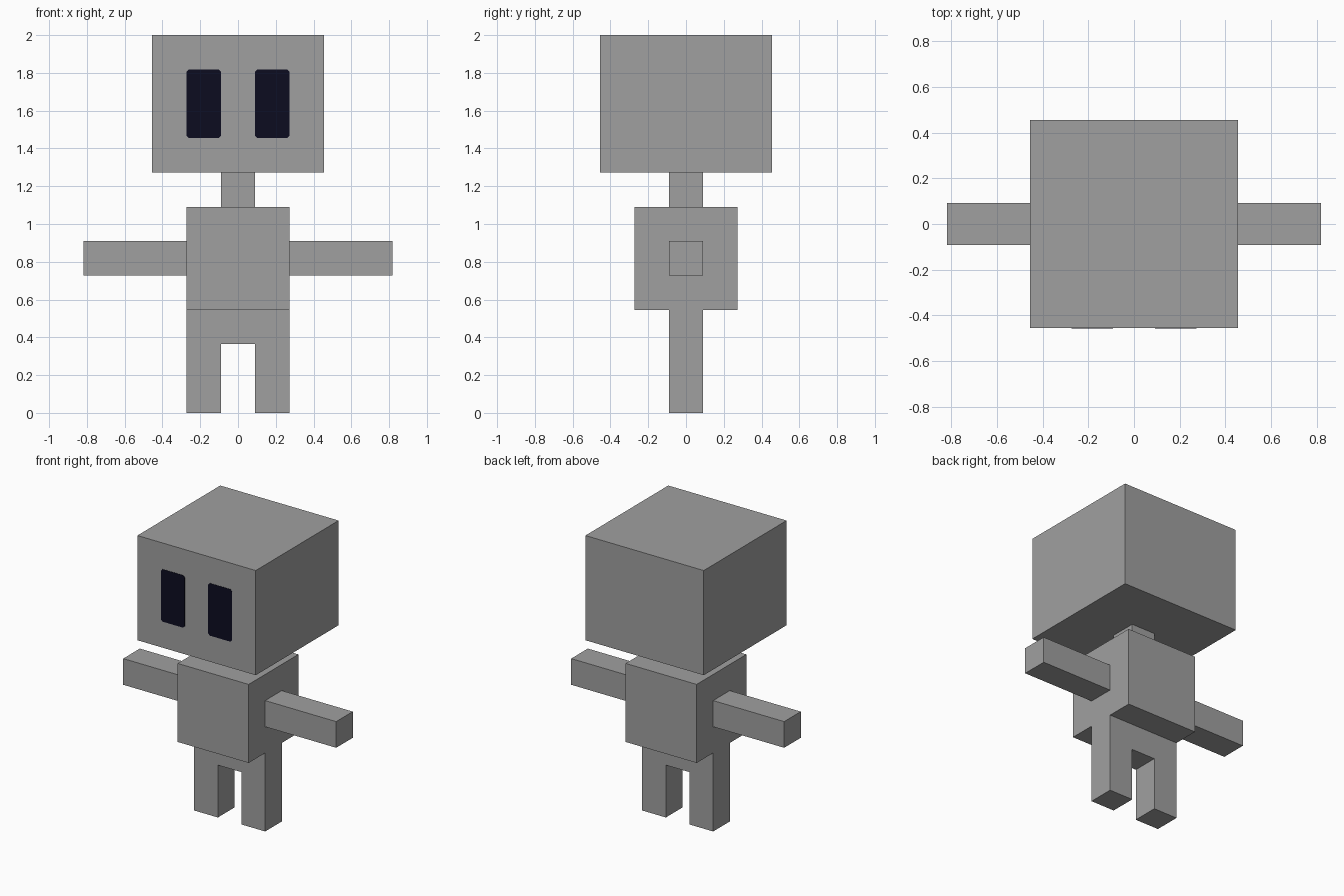
import bpy, bmesh

if "Cube" in bpy.data.objects:
    bpy.data.objects.remove(bpy.data.objects["Cube"])

U = 2 / 22  # block unit: the figure is 22 units tall


def material(name, color):
    m = bpy.data.materials.new(name)
    m.diffuse_color = (*color, 1)
    m.use_nodes = True
    m.node_tree.nodes["Principled BSDF"].inputs["Base Color"].default_value = m.diffuse_color
    return m


GREY = material("body grey", (0.352, 0.352, 0.352))
NAVY = material("eye navy", (0.0037, 0.0037, 0.0144))


def extrude_profile(name, points, y0, y1, mat):
    """Extrude an (x, z) outline from y0 back to y1."""
    bm = bmesh.new()
    face = bm.faces.new([bm.verts.new((x, y0, z)) for x, z in points])
    ext = bmesh.ops.extrude_face_region(bm, geom=[face], use_keep_orig=True)
    moved = [g for g in ext["geom"] if isinstance(g, bmesh.types.BMVert)]
    bmesh.ops.translate(bm, vec=(0, y1 - y0, 0), verts=moved)
    bmesh.ops.recalc_face_normals(bm, faces=bm.faces)
    mesh = bpy.data.meshes.new(name)
    bm.to_mesh(mesh)
    bm.free()
    mesh.materials.append(mat)
    obj = bpy.data.objects.new(name, mesh)
    bpy.context.collection.objects.link(obj)
    return obj


def box(name, x0, x1, depth, z0, z1):
    """Box in block units, centred on y."""
    pts = [(x0 * U, z0 * U), (x1 * U, z0 * U), (x1 * U, z1 * U), (x0 * U, z1 * U)]
    return extrude_profile(name, pts, -depth / 2 * U, depth / 2 * U, GREY)


# Head, neck and torso
box("head", -5, 5, 10, 14, 22)
box("neck", -1, 1, 2, 12, 14)
box("torso", -3, 3, 6, 6, 12)

# Hips and legs as one arch
arch = [(-3, 0), (-1, 0), (-1, 4), (1, 4), (1, 0), (3, 0), (3, 6), (-3, 6)]
extrude_profile("hips_and_legs", [(x * U, z * U) for x, z in arch], -U, U, GREY)

# Arms
box("left_arm", -9, -3, 2, 8, 10)
box("right_arm", 3, 9, 2, 8, 10)

# Eyes: thin plates with clipped corners
c = 0.012
for name, cx in (("left_eye", -2 * U), ("right_eye", 2 * U)):
    x0, x1, z0, z1 = cx - U, cx + U, 16 * U, 20 * U
    outline = [(x0 + c, z0), (x1 - c, z0), (x1, z0 + c), (x1, z1 - c),
               (x1 - c, z1), (x0 + c, z1), (x0, z1 - c), (x0, z0 + c)]
    extrude_profile(name, outline, -5 * U - 0.002, -5 * U + 0.002, NAVY)
